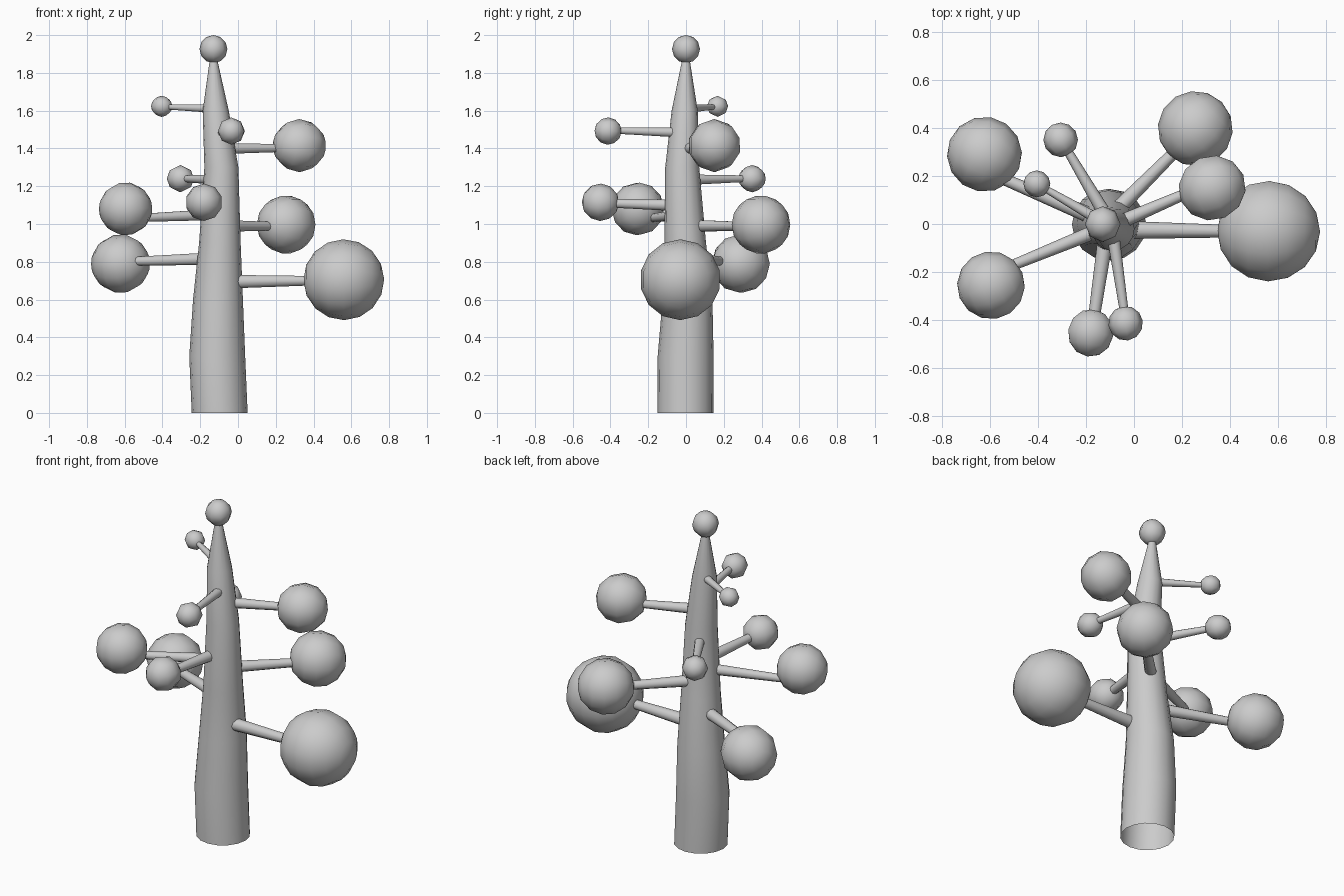
import bpy, bmesh, math
from mathutils import Vector

if "Cube" in bpy.data.objects:
    bpy.data.objects.remove(bpy.data.objects["Cube"])


def finish(name, bm, angle=60):
    bmesh.ops.recalc_face_normals(bm, faces=bm.faces)
    mesh = bpy.data.meshes.new(name)
    bm.to_mesh(mesh)
    bm.free()
    obj = bpy.data.objects.new(name, mesh)
    bpy.context.collection.objects.link(obj)
    bpy.ops.object.select_all(action='DESELECT')
    obj.select_set(True)
    bpy.context.view_layer.objects.active = obj
    bpy.ops.object.shade_smooth_by_angle(angle=math.radians(angle))
    return obj


def tube(name, rings, axis, sides):
    """Skin round sections (centre, radius), all facing along axis."""
    bm = bmesh.new()
    rot = Vector(axis).to_track_quat('Z', 'Y')
    loops = []
    for centre, r in rings:
        loops.append([bm.verts.new(Vector(centre) + rot @ Vector(
            (r * math.cos(2 * math.pi * i / sides),
             r * math.sin(2 * math.pi * i / sides), 0))) for i in range(sides)])
    for a, b in zip(loops, loops[1:]):
        for i in range(sides):
            j = (i + 1) % sides
            bm.faces.new((a[i], a[j], b[j], b[i]))
    return finish(name, bm)


def ball(name, centre, r, axis, sides):
    """Low-poly ball with its pole along the branch."""
    bm = bmesh.new()
    bmesh.ops.create_uvsphere(bm, u_segments=sides, v_segments=max(6, sides // 2 + 1), radius=r)
    rot = Vector(axis).to_track_quat('Z', 'Y')
    for v in bm.verts:
        v.co = rot @ v.co + Vector(centre)
    return finish(name, bm)


# Trunk: gently wandering tapered tube, open at the bottom
tube("trunk", [
    ((-0.097, -0.003, 0.0), 0.148),
    ((-0.110, -0.002, 0.3), 0.148),
    ((-0.106, 0.008, 0.6), 0.132),
    ((-0.096, -0.004, 0.9), 0.110),
    ((-0.088, -0.020, 1.3), 0.090),
    ((-0.118, -0.007, 1.6), 0.069),
    ((-0.130, 0.0, 1.88), 0.018),
], (0, 0, 1), 16)

# Crown ball
ball("top_ball", (-0.13, 0, 1.926), 0.074, (0, 0, 1), 8)

# Branches: start, end, base radius, tip radius, ball centre, ball radius, ball sides
branches = [
    ((-0.02, -0.025, 0.695), (0.40, -0.03, 0.70), 0.037, 0.026, (0.56, -0.03, 0.705), 0.214, 14),
    ((-0.17, 0.03, 0.815), (-0.55, 0.19, 0.803), 0.034, 0.024, (-0.622, 0.29, 0.79), 0.156, 12),
    ((-0.06, 0.07, 0.99), (0.18, 0.31, 0.988), 0.032, 0.024, (0.255, 0.397, 0.997), 0.156, 12),
    ((-0.17, -0.035, 1.048), (-0.52, -0.178, 1.032), 0.030, 0.022, (-0.595, -0.255, 1.08), 0.141, 12),
    ((-0.12, -0.07, 1.10), (-0.168, -0.40, 1.11), 0.032, 0.024, (-0.18, -0.453, 1.115), 0.099, 10),
    ((-0.12, 0.04, 1.235), (-0.285, 0.32, 1.24), 0.028, 0.018, (-0.305, 0.35, 1.24), 0.072, 8),
    ((-0.03, 0.02, 1.40), (0.22, 0.128, 1.402), 0.029, 0.022, (0.325, 0.15, 1.415), 0.141, 10),
    ((-0.085, -0.06, 1.485), (-0.04, -0.37, 1.495), 0.026, 0.018, (-0.035, -0.413, 1.492), 0.072, 8),
    ((-0.15, 0.02, 1.612), (-0.375, 0.15, 1.62), 0.023, 0.014, (-0.404, 0.167, 1.623), 0.056, 8),
]
for n, (start, end, r0, r1, centre, r, sides) in enumerate(branches, 1):
    axis = Vector(end) - Vector(start)
    tube(f"branch_{n}", [(start, r0), (end, r1)], axis, 10)
    ball(f"foliage_ball_{n}", centre, r, axis, sides)
